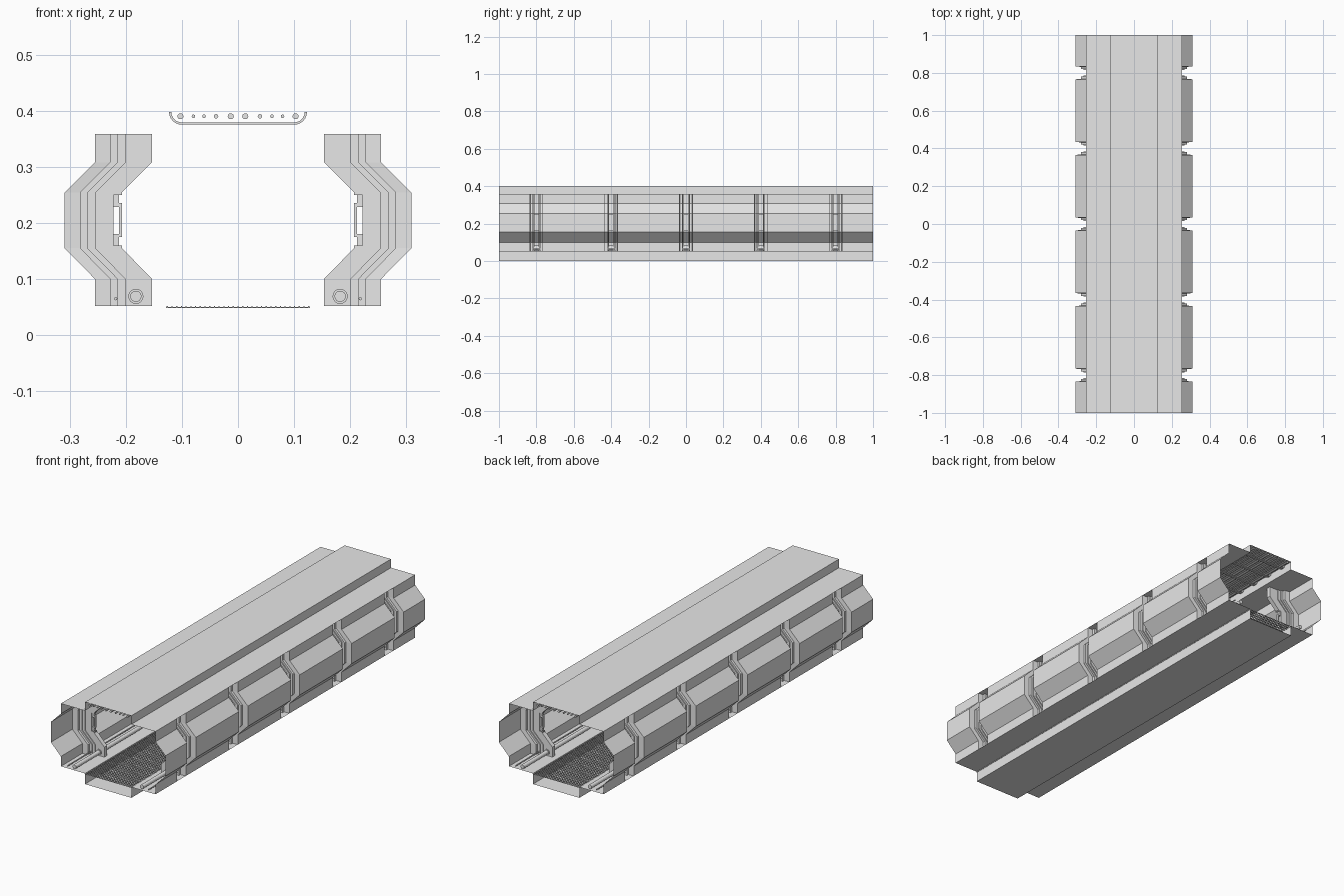
import bpy, bmesh, math

if "Cube" in bpy.data.objects:
    bpy.data.objects.remove(bpy.data.objects["Cube"])

grey = bpy.data.materials.new("hull grey")
grey.diffuse_color = (0.8, 0.8, 0.8, 1)
grey.use_nodes = True
grey.node_tree.nodes["Principled BSDF"].inputs["Base Color"].default_value = grey.diffuse_color
RIBS = [-0.8, -0.4, 0.0, 0.4, 0.8]


def finish(name, bm):
    me = bpy.data.meshes.new(name)
    bm.to_mesh(me)
    bm.free()
    me.materials.append(grey)
    ob = bpy.data.objects.new(name, me)
    bpy.context.collection.objects.link(ob)
    return ob


def box(bm, x0, x1, y0, y1, z0, z1):
    v = bmesh.ops.create_cube(bm, size=1)["verts"]
    bmesh.ops.scale(bm, vec=(x1 - x0, y1 - y0, z1 - z0), verts=v)
    bmesh.ops.translate(bm, vec=((x0 + x1) / 2, (y0 + y1) / 2, (z0 + z1) / 2), verts=v)


def sheet(bm, section, y0=-1, y1=1):
    """Extrude an open (x, z) section along y."""
    rows = [[bm.verts.new((x, y, z)) for x, z in section] for y in (y0, y1)]
    for i in range(len(section) - 1):
        bm.faces.new((rows[0][i], rows[0][i + 1], rows[1][i + 1], rows[1][i]))


def tube(bm, x, z, r, y0=-1, y1=1, n=12):
    ring = [(x + r * math.cos(2 * math.pi * i / n), z + r * math.sin(2 * math.pi * i / n)) for i in range(n)]
    a, b = [[bm.verts.new((p[0], y, p[1])) for p in ring] for y in (y0, y1)]
    for i in range(n):
        j = (i + 1) % n
        bm.faces.new((a[i], a[j], b[j], b[i]))
    bm.faces.new(a[::-1])
    bm.faces.new(b)


# Side wall: a bulged section lofted along y, stepping inward at every rib
SECTION = [(.255, .358), (.255, .308), (.309, .254), (.309, .25), (.309, .16),
           (.309, .155), (.255, .1), (.255, .052)]
STEPS = [(.034, 0), (.032, .028), (.02, .028), (.02, .041), (.015, .041),
         (.015, .055), (.011, .055), (.011, .07), (.011, .102)]


def wall(side):
    bm = bmesh.new()
    stations = [(-1, 0)]
    for c in RIBS:
        stations += [(c - d, o) for d, o in STEPS] + [(c + d, o) for d, o in reversed(STEPS)]
    stations.append((1, 0))
    rows = [[bm.verts.new((side * (x - o), y, z)) for x, z in SECTION] for y, o in stations]
    for k in range(len(rows) - 1):
        deep = min(stations[k][1], stations[k + 1][1]) >= .07
        for i in range(len(SECTION) - 1):
            if deep and i == 3:      # lamp niche stays open
                continue
            q = (rows[k][i], rows[k][i + 1], rows[k + 1][i + 1], rows[k + 1][i])
            bm.faces.new(q if side > 0 else q[::-1])
    return bm


for side, label in ((-1, "left"), (1, "right")):
    finish(label + "_wall", wall(side))

    # Lamps in the rib niches
    bm = bmesh.new()
    for c in RIBS:
        for a, b, z0, z1, w in ((.222, .24, .16, .25, .011), (.212, .222, .16, .18, .008),
                                (.212, .222, .228, .25, .008), (.207, .212, .175, .235, .006)):
            xs = sorted((side * a, side * b))
            box(bm, xs[0], xs[1], c - w, c + w, z0, z1)
    finish(label + "_rib_lamps", bm)

    # Pipes on the floor ledge, with collars at the ribs
    bm = bmesh.new()
    tube(bm, side * .182, .069, .010, n=16)
    tube(bm, side * .218, .065, .003, n=8)
    for c in RIBS:
        tube(bm, side * .182, .069, .0135, c - .014, c + .014, 16)
    finish(label + "_floor_pipes", bm)

# Roof with raised centre, and floor with sunken trough
bm = bmesh.new()
sheet(bm, [(-.255, .358), (-.125, .358), (-.125, .4), (.125, .4), (.125, .358), (.255, .358)])
finish("roof", bm)
bm = bmesh.new()
sheet(bm, [(.255, .052), (.125, .052), (.125, 0), (-.125, 0), (-.125, .052), (-.255, .052)])
finish("floor_trough", bm)

# Floor grating: fine bars both ways
bm = bmesh.new()
for i in range(31):
    x = -.126 + i * .0084
    box(bm, x - .001, x + .001, -1, 1, .049, .0515)
for i in range(134):
    y = -.9975 + i * .015
    box(bm, -.128, .128, y - .0015, y + .0015, .048, .050)
finish("floor_grating", bm)

# Ceiling cables
bm = bmesh.new()
for x, r in ((.1025, .0055), (.0795, .0032), (.0605, .0032), (.039, .004), (.013, .0055)):
    for s in (-1, 1):
        tube(bm, s * x, .39, r, n=10)
finish("ceiling_cables", bm)

# Curved hangers under the cables
def hanger(r):
    left = [(-.1 - r * math.cos(a), .398 - r * math.sin(a))
            for a in (math.pi / 2 * i / 6 for i in range(7))]
    return left + [(-x, z) for x, z in reversed(left)]


bm = bmesh.new()
outer, inner = hanger(.023), hanger(.019)
for k in range(20):
    y = -.95 + k * .1
    sheet(bm, outer, y - .006, y + .006)
    sheet(bm, inner[::-1], y - .006, y + .006)
    for e in (-.006, .006):
        a = [bm.verts.new((x, y + e, z)) for x, z in outer]
        b = [bm.verts.new((x, y + e, z)) for x, z in inner]
        for i in range(len(a) - 1):
            bm.faces.new((a[i], a[i + 1], b[i + 1], b[i]))
finish("cable_hangers", bm)
